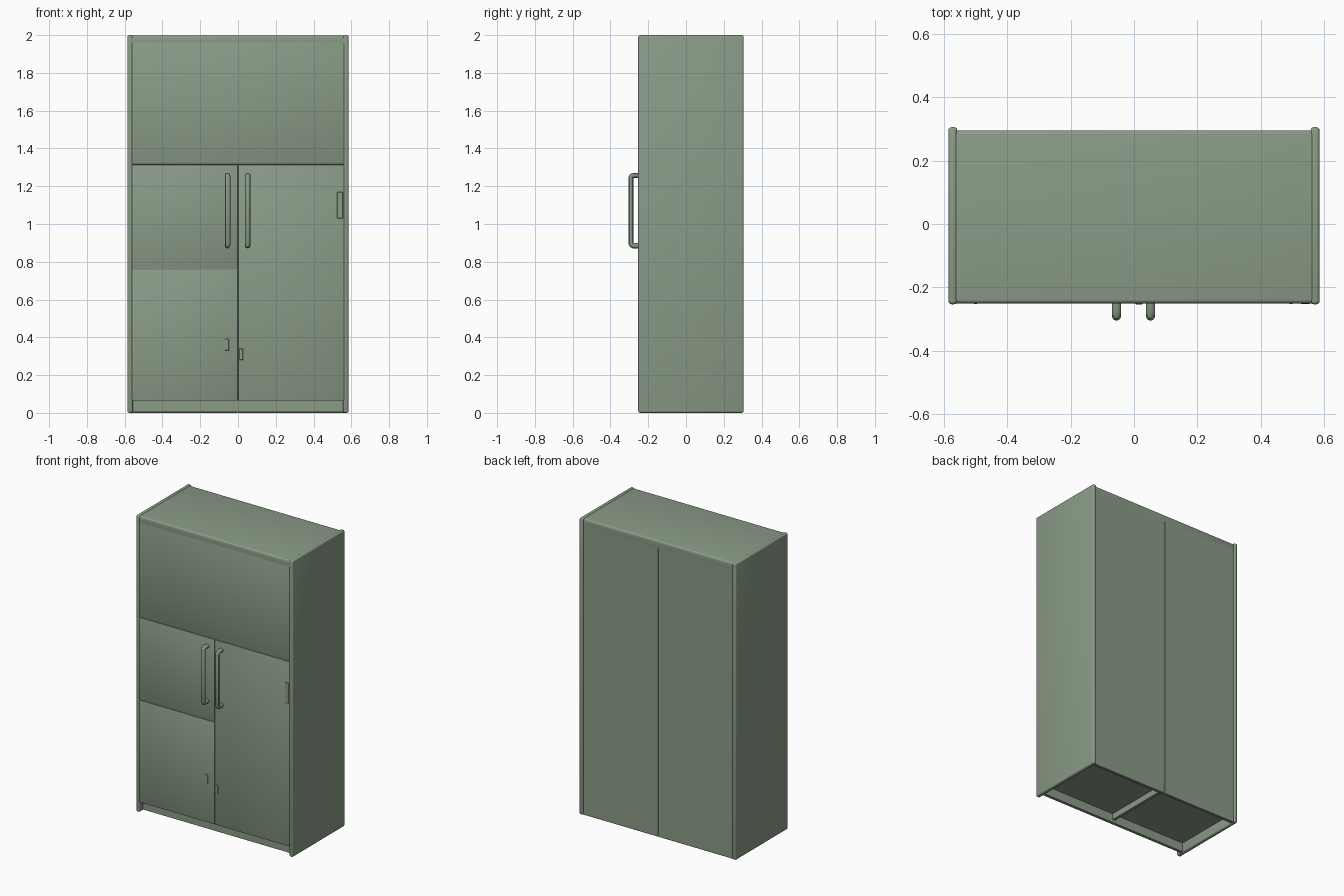
import bpy
from mathutils import Vector

cube = bpy.data.objects.get("Cube")
if cube:
    bpy.data.objects.remove(cube, do_unlink=True)

green = bpy.data.materials.new("sage_green")
green.use_nodes = True
colour = (0.255, 0.33, 0.243, 1)
green.diffuse_color = colour
green.node_tree.nodes["Principled BSDF"].inputs["Base Color"].default_value = colour


def smooth(ob):
    bpy.ops.object.select_all(action="DESELECT")
    ob.select_set(True)
    bpy.context.view_layer.objects.active = ob
    bpy.ops.object.shade_smooth_by_angle()


def box(name, low, high, bevel=0.0, segments=3):
    """Box between two corners, with optional rounded edges."""
    low, high = Vector(low), Vector(high)
    bpy.ops.mesh.primitive_cube_add(size=1, location=(low + high) / 2)
    ob = bpy.context.object
    ob.name = name
    ob.scale = high - low
    bpy.ops.object.transform_apply(location=False, rotation=False, scale=True)
    ob.data.materials.append(green)
    if bevel:
        mod = ob.modifiers.new("rounded_edges", "BEVEL")
        mod.width = bevel
        mod.segments = segments
        bpy.ops.object.modifier_apply(modifier=mod.name)
        smooth(ob)
    return ob


W, FRONT, BACK = 0.585, -0.25, 0.295

# Carcass: core, side panels and top
box("carcass_core", (-0.57, FRONT + 0.005, 0.066), (0.57, BACK - 0.004, 1.98))
for side, name in ((-1, "right"), (1, "left")):
    xs = sorted((side * W, side * (W - 0.028)))
    box(name + "_side_panel", (xs[0], FRONT - 0.003, 0), (xs[1], 0.305, 2), 0.01)
box("top_panel", (-0.572, FRONT, 1.94), (0.572, BACK, 1.997), 0.012, 4)

# Two back panels meeting at a thin centre seam
box("right_back_panel", (-0.565, BACK - 0.02, 0), (-0.001, BACK, 1.98), 0.002, 1)
box("left_back_panel", (0.001, BACK - 0.02, 0), (0.565, BACK, 1.98), 0.002, 1)

# Hollow base: recessed kick board, divider
box("kick_board", (-0.565, FRONT + 0.035, 0.005), (0.565, FRONT + 0.055, 0.07))
box("base_divider", (-0.01, FRONT + 0.05, 0.025), (0.01, BACK - 0.01, 0.07))

# Front doors separated by narrow seams
doors = {
    "upper_front": (-0.562, 0.562, 1.315, 1.965),
    "right_middle_door": (-0.562, 0, 0.757, 1.315),
    "right_lower_door": (-0.562, 0, 0.066, 0.757),
    "left_tall_door": (0, 0.562, 0.066, 1.315),
}
for name, (x0, x1, z0, z1) in doors.items():
    g = 0.001
    box(name, (x0 + g, FRONT, z0 + g), (x1 - g, FRONT + 0.02, z1 - g), 0.002, 2)

# Small fittings on the doors
box("latch_plate", (0.525, FRONT - 0.002, 1.03), (0.555, FRONT + 0.005, 1.17), 0.002, 1)
box("right_lock_plate", (-0.07, FRONT - 0.003, 0.33), (-0.048, FRONT + 0.005, 0.39), 0.002, 1)
box("left_lock_plate", (0.005, FRONT - 0.003, 0.28), (0.027, FRONT + 0.005, 0.34), 0.002, 1)
for x in (-0.5, 0.495):
    box("screw_cap", (x - 0.005, FRONT - 0.002, 1.38), (x + 0.005, FRONT + 0.005, 1.39))

# Tubular pull handles with rounded corners
for x, name in ((-0.055, "right_handle"), (0.052, "left_handle")):
    z0, z1, y = 0.885, 1.257, -0.291
    path = [(FRONT + 0.01, z0), (y + 0.012, z0), (y + 0.004, z0 + 0.003), (y, z0 + 0.012),
            (y, z1 - 0.012), (y + 0.004, z1 - 0.003), (y + 0.012, z1), (FRONT + 0.01, z1)]
    curve = bpy.data.curves.new(name, "CURVE")
    curve.dimensions = "3D"
    curve.bevel_depth = 0.014
    curve.bevel_resolution = 4
    curve.use_fill_caps = True
    spline = curve.splines.new("POLY")
    spline.points.add(len(path) - 1)
    for point, (py, pz) in zip(spline.points, path):
        point.co = (x, py, pz, 1)
    curve.materials.append(green)
    ob = bpy.data.objects.new(name, curve)
    bpy.context.collection.objects.link(ob)
    bpy.ops.object.select_all(action="DESELECT")
    ob.select_set(True)
    bpy.context.view_layer.objects.active = ob
    bpy.ops.object.convert(target="MESH")
    smooth(bpy.context.object)
